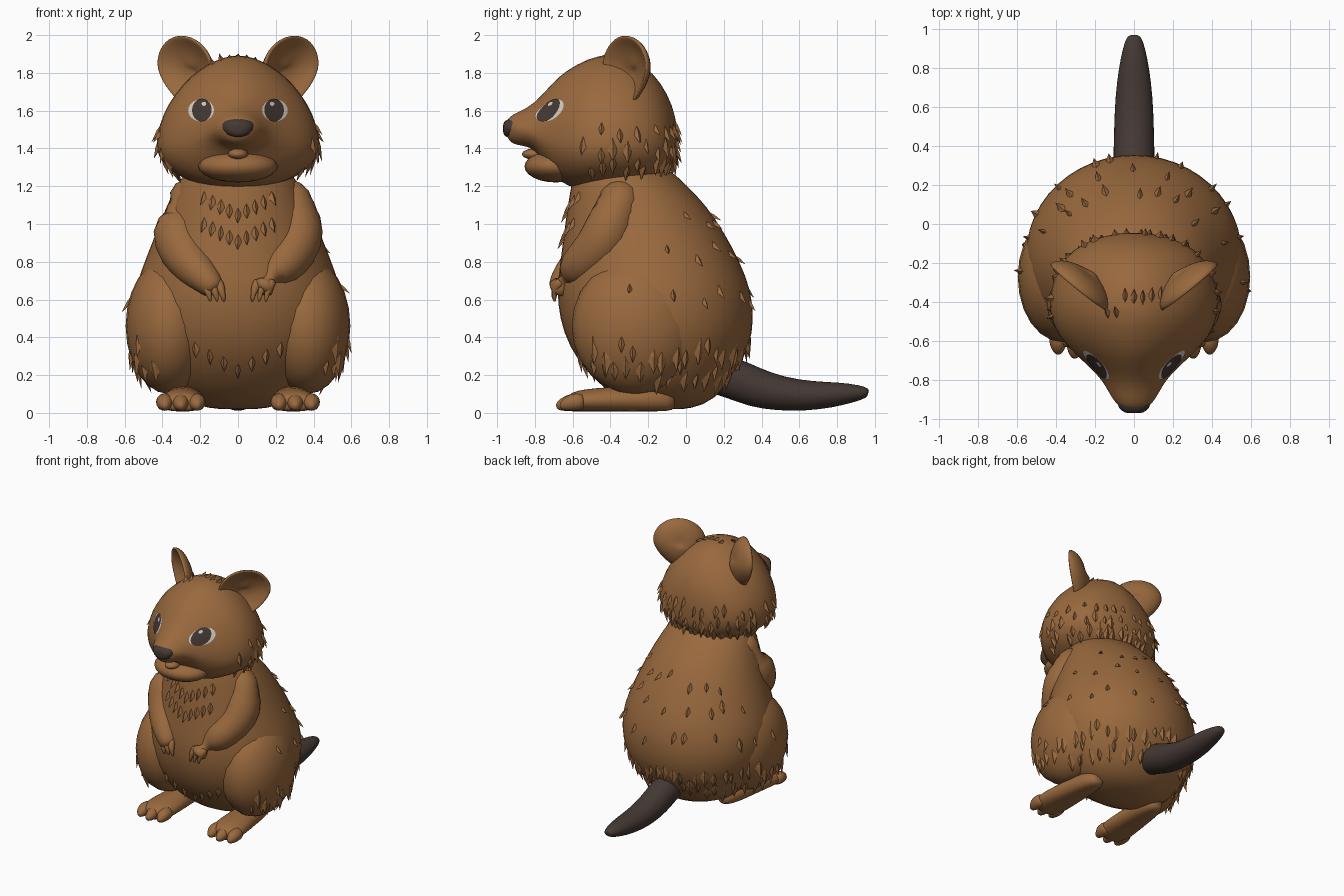
import bpy, bmesh, math, random
from mathutils import Vector, Matrix

if "Cube" in bpy.data.objects:
    bpy.data.objects.remove(bpy.data.objects["Cube"])

random.seed(4)


def material(name, rgb):
    m = bpy.data.materials.new(name)
    m.diffuse_color = (*rgb, 1)
    m.use_nodes = True
    m.node_tree.nodes["Principled BSDF"].inputs["Base Color"].default_value = m.diffuse_color
    return m


BROWN = material("brown fur", (0.32, 0.142, 0.048))
DARK = material("dark skin", (0.058, 0.040, 0.034))
WHITE = material("eye white", (0.66, 0.61, 0.54))


def finish(name, bm, mat, smooth=True, subsurf=0):
    bmesh.ops.recalc_face_normals(bm, faces=bm.faces)
    me = bpy.data.meshes.new(name)
    bm.to_mesh(me)
    bm.free()
    me.materials.append(mat)
    for p in me.polygons:
        p.use_smooth = smooth
    ob = bpy.data.objects.new(name, me)
    bpy.context.collection.objects.link(ob)
    if subsurf:
        ob.modifiers.new("round", 'SUBSURF').levels = subsurf
        ob.modifiers["round"].render_levels = subsurf
    return ob


def ring(c, u, v, low=1.0, n=2.0, seg=24):
    """Superellipse ring; the -v half is scaled by low."""
    pts = []
    for i in range(seg):
        a = 2 * math.pi * i / seg
        ca, sa = math.cos(a), math.sin(a)
        e = 2 / n if sa > 0 else 1.0
        x = math.copysign(abs(ca) ** e, ca)
        y = math.copysign(abs(sa) ** e, sa) * (1 if sa > 0 else low)
        pts.append(Vector(c) + Vector(u) * x + Vector(v) * y)
    return pts


def loft(name, rings, mat, subsurf=1, floor=None):
    bm = bmesh.new()
    rows = [[bm.verts.new(p) for p in r] for r in rings]
    for a, b in zip(rows, rows[1:]):
        for i in range(len(a)):
            j = (i + 1) % len(a)
            bm.faces.new((a[i], a[j], b[j], b[i]))
    for end in (rows[0], rows[-1]):
        c = bm.verts.new(sum((v.co for v in end), Vector()) / len(end))
        for i in range(len(end)):
            bm.faces.new((end[i], end[(i + 1) % len(end)], c))
    if floor is not None:
        for v in bm.verts:
            v.co.z = max(v.co.z, floor)
    return finish(name, bm, mat, True, subsurf)


def tube(name, pts, mat, seg=14, **kw):
    """Round limb through (x, y, z, radius) points."""
    rings = []
    for i, p in enumerate(pts):
        t = Vector(pts[min(i + 1, len(pts) - 1)][:3]) - Vector(pts[max(i - 1, 0)][:3])
        u = t.cross(Vector((0.1, 0.9, 0.4)) if abs(t.x) > abs(t.y) else Vector((1, 0, 0))).normalized()
        v = t.cross(u).normalized()
        rings.append(ring(p[:3], u * p[3], v * p[3], seg=seg))
    return loft(name, rings, mat, **kw)


def blob(name, c, r, mat, seg=24):
    bm = bmesh.new()
    bmesh.ops.create_uvsphere(bm, u_segments=seg, v_segments=seg // 2, radius=1,
                              matrix=Matrix.Translation(c) @ Matrix.Diagonal((*r, 1)))
    return finish(name, bm, mat)


# body: (z, centre y, half width, half depth)
body = [(0.02, -0.1, .15, .13), (.07, -.1, .33, .26), (.2, -.13, .45, .39), (.35, -.14, .53, .485),
        (.5, -.155, .565, .52), (.65, -.17, .555, .52), (.8, -.19, .5, .48), (.95, -.22, .44, .43),
        (1.1, -.26, .38, .37), (1.2, -.3, .33, .31), (1.32, -.35, .26, .24)]
fur = [loft("body", [ring((0, y, z), (rx, 0, 0), (0, ry, 0)) for z, y, rx, ry in body], BROWN)]

# head: (y, centre z, half width, height above, height below)
head = [(-.045, 1.42, .06, .09, .08), (-.07, 1.43, .2, .2, .14), (-.13, 1.43, .32, .32, .2),
        (-.22, 1.43, .39, .42, .24), (-.34, 1.42, .435, .475, .24), (-.46, 1.42, .44, .485, .24),
        (-.58, 1.42, .39, .43, .24), (-.67, 1.43, .30, .36, .21), (-.74, 1.45, .22, .26, .15),
        (-.80, 1.48, .165, .165, .085), (-.86, 1.5, .13, .105, .085), (-.92, 1.51, .095, .07, .09),
        (-.95, 1.51, .05, .04, .05)]
head_ob = loft("head", [ring((0, y, z), (w, 0, 0), (0, 0, t), b / t, 1.75) for y, z, w, t, b in head], BROWN)
fur.append(head_ob)

# muzzle details
blob("jaw", (0, -.69, 1.305), (.21, .165, .085), BROWN)
blob("tongue", (0, -.8, 1.37), (.055, .07, .03), BROWN, 12)
loft("nose", [ring((0, y, z), (w, 0, 0), (0, 0, t), 1.4, seg=12) for y, z, w, t in
              [(-.87, 1.525, .07, .045), (-.9, 1.522, .092, .048), (-.94, 1.515, .086, .045),
               (-.968, 1.51, .05, .03)]], DARK)

# tail
loft("tail", [ring((0, y, z), (w, 0, 0), (0, 0.25 * h, h), seg=16) for y, z, w, h in
              [(.12, .21, .1, .1), (.24, .19, .11, .11), (.36, .135, .107, .105), (.5, .1, .104, .09),
               (.65, .088, .098, .08), (.8, .095, .08, .068), (.91, .103, .056, .045),
               (.965, .105, .035, .025)]], DARK)

for s, side in ((-1, "left"), (1, "right")):
    # thigh
    fur.append(blob(side + "_thigh", (.365 * s, -.27, .46), (.23, .335, .36), BROWN))
    # foot with three toes
    loft(side + "_foot", [ring((x * s, y, z), (w, 0, 0), (0, 0, h), seg=16) for x, y, z, w, h in
                          [(.27, -.06, .06, .05, .05), (.275, -.14, .07, .09, .075), (.285, -.3, .07, .105, .075),
                           (.295, -.48, .065, .125, .068), (.3, -.58, .06, .125, .06), (.3, -.63, .05, .1, .045)]],
         BROWN, floor=.008)
    for k in (-1, 0, 1):
        x = .303 + k * .085
        tube(side + "_toe", [(x * s, -.54, .06, .05), (x * s, -.61, .056, .05),
                             (x * s, -.66 + abs(k) * .02, .042, .036),
                             (x * s, -.685 + abs(k) * .02, .03, .016)], BROWN, 10, floor=.008)
    # arm with three fingers
    fur.append(tube(side + "_arm", [(x * s, y, z, r) for x, y, z, r in
                                    [(.22, -.32, 1.2, .07), (.28, -.35, 1.13, .135), (.315, -.38, 1.02, .145),
                                     (.315, -.43, .9, .14), (.26, -.53, .8, .12), (.19, -.62, .73, .095),
                                     (.145, -.66, .68, .075), (.12, -.68, .645, .05)]], BROWN, 18))
    for k in (-1, 0, 1):
        x = .125 + k * .036
        tube(side + "_finger", [(x * s + .02 * s, -.665, .70, .03), (x * s, -.695, .655, .028),
                                (x * s - .012 * s, -.70, .61, .018), (x * s - .014 * s, -.695, .59, .008)],
             BROWN, 8)
    # cupped ear facing forward and outward
    u, n = Vector((.77 * s, .63, 0)), Vector((.63 * s, -.77, 0))
    rings = []
    for f, d in [(.1, -.085), (.5, -.075), (.85, -.04), (1, 0), (.97, .02), (.86, .005), (.5, -.04), (.1, -.05)]:
        c = Vector((.275 * s, -.315, 1.825)) + n * d
        r = ring(c, u * .195 * f, Vector((.02 * s, 0, .178 * f)), 1.15, seg=20)
        for p in r:    # narrow the root, lean the top outward
            low = min(0, p.z - 1.8)
            p -= u * (p - c).dot(u) * min(.45, -low * 2)
        rings.append(r)
    loft(side + "_ear", rings, BROWN)

# eyes: thin discs projected on the head
bpy.context.view_layer.update()
deps = bpy.context.evaluated_depsgraph_get()
head_eval = head_ob.evaluated_get(deps)


def decal(name, cx, cz, rx, rz, lift, mat):
    bm = bmesh.new()

    def put(x, z):
        ok, p, nrm, _ = head_eval.ray_cast(Vector((x, -2, z)), Vector((0, 1, 0)))
        return bm.verts.new(p + nrm * lift)
    rows = [[put(cx + rx * f * math.cos(i * math.pi / 10), cz + rz * f * math.sin(i * math.pi / 10))
             for i in range(20)] for f in (.35, .7, 1)]
    bm.faces.new(rows[0])
    for a, b in zip(rows, rows[1:]):
        for i in range(20):
            bm.faces.new((a[i], b[i], b[(i + 1) % 20], a[(i + 1) % 20]))
    ob = finish(name, bm, mat)
    if sum(p.normal.y for p in ob.data.polygons) > 0:
        ob.data.flip_normals()


for s in (-1, 1):
    decal("eye_white", .193 * s, 1.6, .068, .058, .004, WHITE)
    decal("pupil", .187 * s, 1.6, .052, .06, .007, DARK)
    decal("eye_glint", .175 * s, 1.632, .012, .011, .0095, WHITE)

# fur tufts: small pointed wedges laid on the surface
tufts = bmesh.new()
names = {o.name for o in fur}


def tuft(origin, direction, length, flow=(0, 0, -1), lift=.025):
    ok, p, nrm, _, ob, _ = bpy.context.scene.ray_cast(deps, Vector(origin), Vector(direction).normalized())
    if not ok or ob.name not in names:
        return
    d = Vector(flow) - nrm * Vector(flow).dot(nrm)
    if d.length < .1:
        return
    d.normalize()
    w = d.cross(nrm) * length * random.uniform(.35, .5)
    a, b = (tufts.verts.new(p + k * w - nrm * .012) for k in (-1, 1))
    top = tufts.verts.new(p - d * length * .7 - nrm * .008)
    mid = tufts.verts.new(p + nrm * .012)
    tip = tufts.verts.new(p + d * length + nrm * lift)
    for f in ((a, top, mid), (top, b, mid), (a, mid, tip), (mid, b, tip), (b, a, tip), (a, b, top)):
        tufts.faces.new(f)


def fur_row(axis_y, z, count, spread, length, jitter=.03):
    """Tufts around the vertical axis; spread is the angle either side of the back."""
    for i in range(count):
        a = math.radians(spread) * (2 * (i + random.uniform(.2, .8)) / count - 1)
        v = Vector((math.sin(a), math.cos(a), 0))
        zz = z + random.uniform(-jitter, jitter)
        tuft(Vector((0, axis_y, zz)) + v * 2, -v, length * random.uniform(.7, 1.2))


for z, count, spread, length in ((1.5, 16, 110, .06), (1.4, 22, 118, .07), (1.31, 24, 118, .07)):
    fur_row(-.36, z, count, spread, length)
for z, count, spread, length in ((.22, 34, 130, .075), (.33, 34, 125, .08), (.62, 12, 110, .06),
                                 (.85, 9, 90, .06), (1.0, 7, 70, .06)):
    fur_row(-.17, z, count, spread, length, .05)
for i in range(9):    # chest ruff
    x = (i - 4) * .045
    for z in (.92, 1.06):
        tuft((x, -2, z + abs(x) * .5), (0, 1, 0), .06)
for i in range(7):    # belly hem
    x = (i - 3) * .075
    tuft((x, -2, .24 + abs(x) * .5), (0, 1, 0), .06)
for i in range(7):    # crown
    tuft(((i - 3) * .045, -.42 + random.uniform(-.05, .05), 3), (0, 0, -1), .05, (0, 1, 0), .02)
finish("fur_tufts", tufts, BROWN, False)
